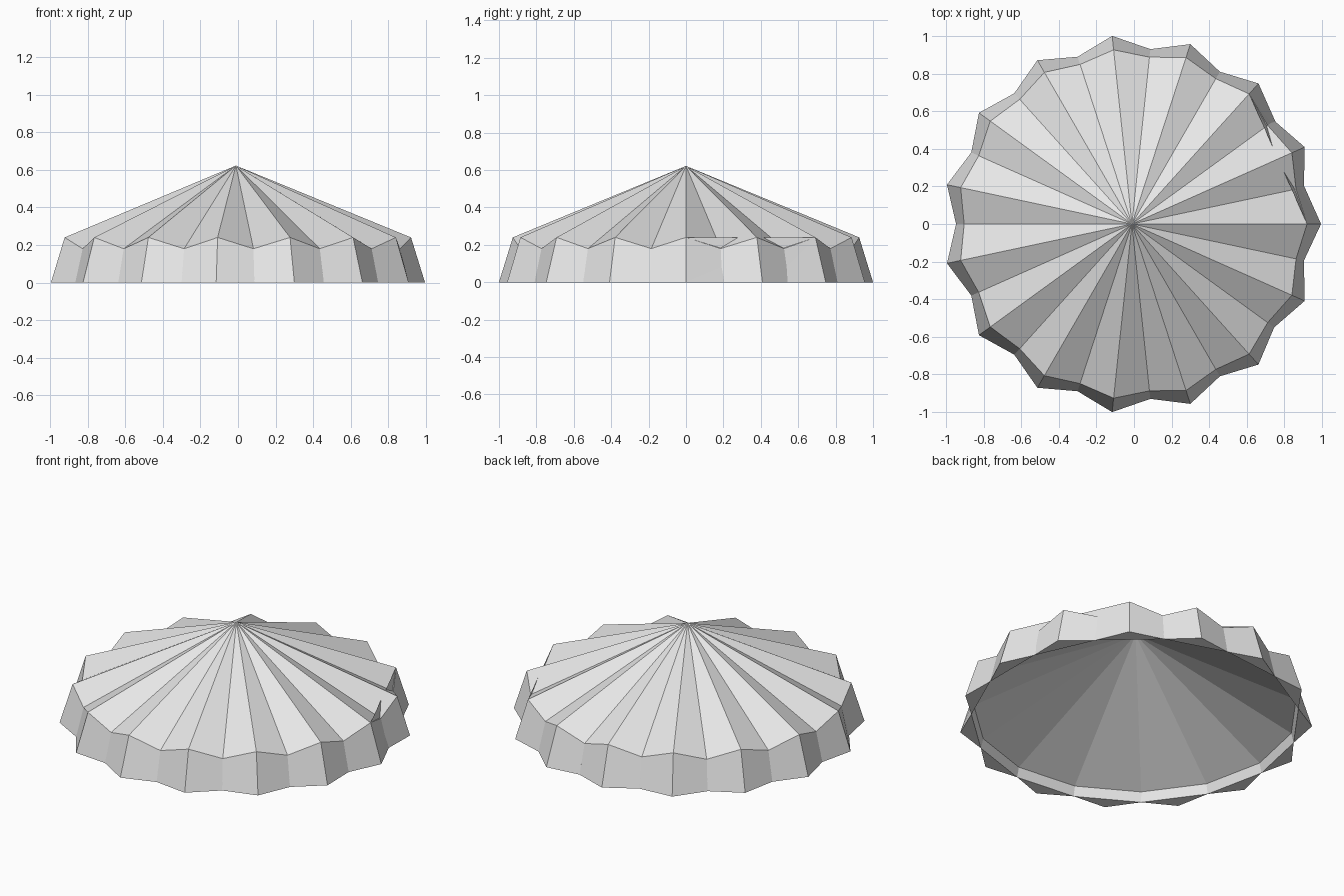
import bpy
import math

cube = bpy.data.objects.get("Cube")
if cube:
    bpy.data.objects.remove(cube, do_unlink=True)

# One plain grey for everything
grey = bpy.data.materials.new("light grey")
grey.use_nodes = True
grey.diffuse_color = (0.8, 0.8, 0.8, 1)
grey.node_tree.nodes["Principled BSDF"].inputs["Base Color"].default_value = (0.8, 0.8, 0.8, 1)

TIPS = 15
STEPS = TIPS * 2      # even step = outward tip, odd step = valley
CENTRE_X = -0.011


def point(step, radius, z):
    a = math.tau * step / STEPS
    return (CENTRE_X + radius * math.cos(a), radius * math.sin(a), z)


def ring(tip, valley):
    """Scalloped ring; tip and valley are (radius, height)."""
    return [point(i, *(valley if i % 2 else tip)) for i in range(STEPS)]


def make(name, verts, faces):
    mesh = bpy.data.meshes.new(name)
    mesh.from_pydata(verts, [], faces)
    mesh.materials.append(grey)
    obj = bpy.data.objects.new(name, mesh)
    bpy.context.collection.objects.link(obj)
    return obj


rim = ring((0.931, 0.24), (0.892, 0.18))
hem = ring((1.0055, 0), (0.935, 0))

# Pleated roof: fan from the apex to the rim
make("canopy_roof", rim + [(CENTRE_X, 0, 0.622)],
     [(i, (i + 1) % STEPS, STEPS) for i in range(STEPS)])

# Scalloped valance hanging from the rim
make("valance", hem + rim,
     [(i, (i + 1) % STEPS, STEPS + (i + 1) % STEPS, STEPS + i) for i in range(STEPS)])

# Underside of each scallop tip
make("hem_underside", hem,
     [(i, (i - 1) % STEPS, (i + 1) % STEPS) for i in range(0, STEPS, 2)])

# Inner lining: short wall from valley to valley, then a plain cone
low = [point(i, 0.935, 0) for i in range(1, STEPS, 2)]
high = [point(i, 0.921, 0.06) for i in range(1, STEPS, 2)]
faces = []
for i in range(TIPS):
    j = (i + 1) % TIPS
    faces.append((j, i, TIPS + i, TIPS + j))
    faces.append((TIPS + j, TIPS + i, 2 * TIPS))
make("inner_lining", low + high + [(CENTRE_X, 0, 0.56)], faces)

# Flat panel spanning two scallops on one side
make("entrance_panel", [hem[0], hem[4], rim[4], rim[0]], [(0, 1, 2, 3)])
